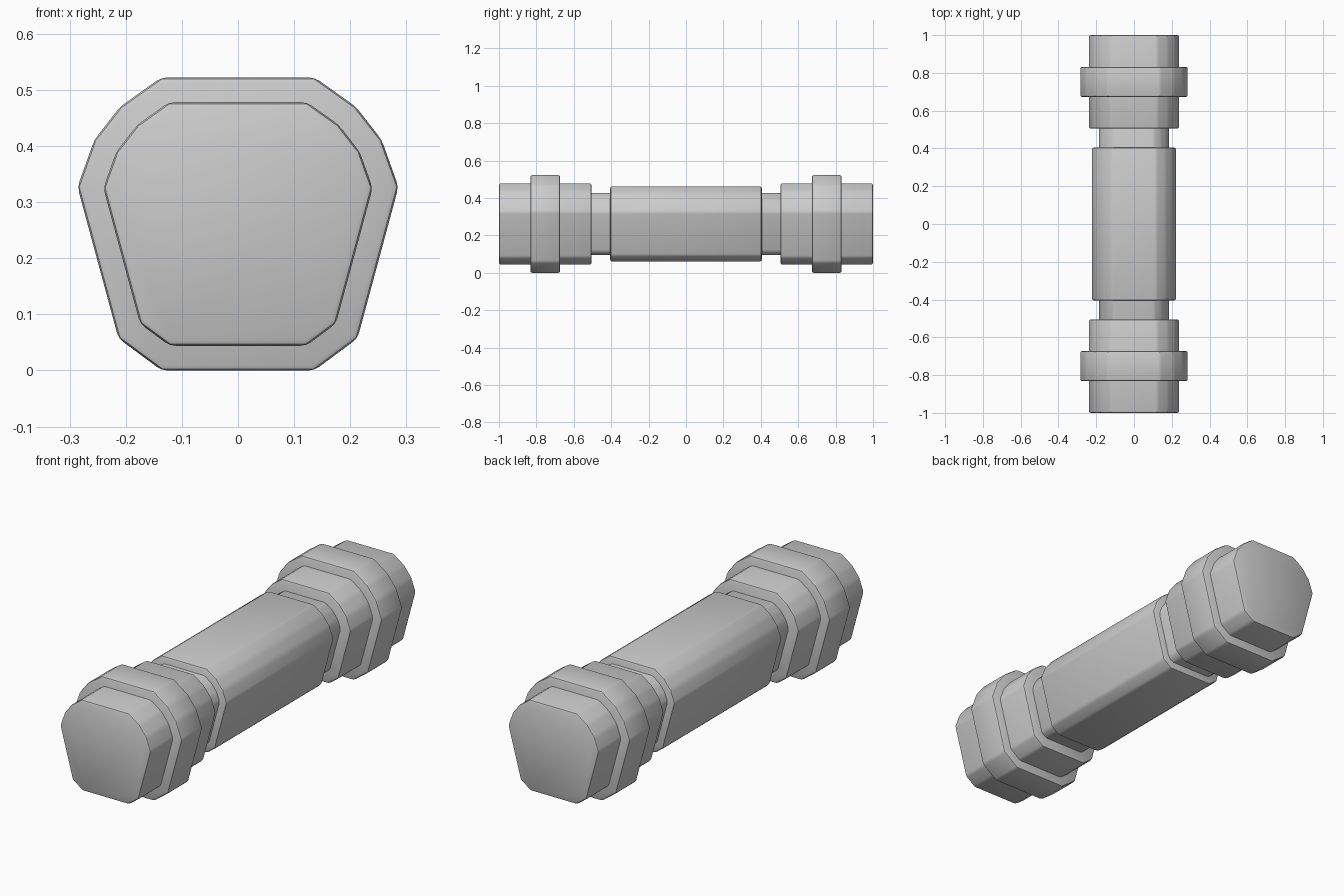
import bpy
from mathutils import Vector

if "Cube" in bpy.data.objects:
    bpy.data.objects.remove(bpy.data.objects["Cube"])

# Right half of the collar cross-section (x, z), bottom to top
HALF = [(0.136, 0), (0.213, 0.057), (0.286, 0.327),
        (0.256, 0.411), (0.210, 0.470), (0.137, 0.522)]
PROFILE = [Vector(p) for p in HALF] + [Vector((-x, z)) for x, z in reversed(HALF)]


def inset(points, d):
    """Move every side of the convex outline inwards by d."""
    out = []
    for i, p in enumerate(points):
        a = (p - points[i - 1]).normalized()
        b = (points[(i + 1) % len(points)] - p).normalized()
        na, nb = Vector((-a.y, a.x)), Vector((-b.y, b.x))
        out.append(p + (na + nb) * d / (1 + na.dot(nb)))
    return out


def section(name, d, y0, y1, bevel=0.01):
    """Prism along y with the outline inset by d and softened edges."""
    ring = inset(PROFILE, d)
    n = len(ring)
    verts = [(p.x, y, p.y) for y in (y0, y1) for p in ring]
    faces = [tuple(range(n)), tuple(reversed(range(n, 2 * n)))]
    faces += [(i, i + n, (i + 1) % n + n, (i + 1) % n) for i in range(n)]
    mesh = bpy.data.meshes.new(name)
    mesh.from_pydata(verts, [], faces)
    ob = bpy.data.objects.new(name, mesh)
    bpy.context.collection.objects.link(ob)
    mod = ob.modifiers.new("soft_edges", 'BEVEL')
    mod.width = bevel
    mod.segments = 2
    mod.limit_method = 'NONE'
    bpy.context.view_layer.objects.active = ob
    ob.select_set(True)
    bpy.ops.object.modifier_apply(modifier=mod.name)
    bpy.ops.object.shade_smooth_by_angle(angle=0.5)
    ob.select_set(False)
    return ob


# Handle and the thinner rod showing as necks
section("grip", 0.060, -0.405, 0.405)
section("inner_rod", 0.095, -0.55, 0.55)

# Weights with a raised collar at both ends
for side, s in (("front", -1), ("back", 1)):
    section(side + "_weight", 0.044, *sorted((s * 0.505, s * 1.0)))
    section(side + "_collar", 0.0, *sorted((s * 0.673, s * 0.832)))
